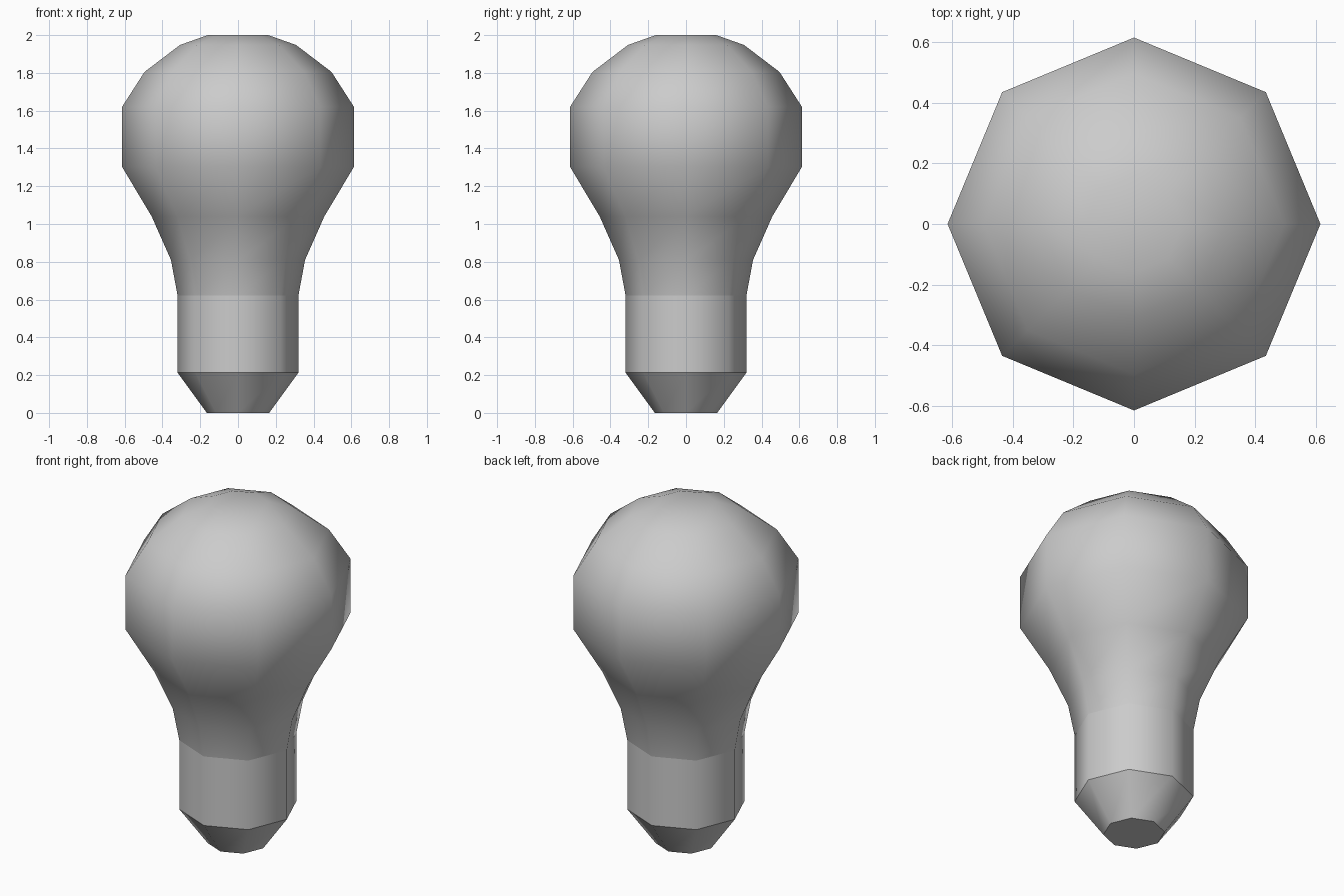
import bpy, bmesh
from math import cos, sin, pi, radians

if "Cube" in bpy.data.objects:
    bpy.data.objects.remove(bpy.data.objects["Cube"])

SIDES = 8

def lathe(name, profile, cap_bottom=False, cap_top=False, angle=60):
    """Revolve (radius, height) points into an eight-sided shell."""
    bm = bmesh.new()
    rings = [[bm.verts.new((r * cos(2 * pi * i / SIDES), r * sin(2 * pi * i / SIDES), z))
              for i in range(SIDES)] for r, z in profile]
    for low, high in zip(rings, rings[1:]):
        for i in range(SIDES):
            j = (i + 1) % SIDES
            bm.faces.new((low[i], low[j], high[j], high[i]))
    if cap_bottom:
        bm.faces.new(rings[0][::-1])
    if cap_top:
        bm.faces.new(rings[-1])
    mesh = bpy.data.meshes.new(name)
    bm.to_mesh(mesh)
    bm.free()
    obj = bpy.data.objects.new(name, mesh)
    bpy.context.collection.objects.link(obj)
    bpy.ops.object.select_all(action='DESELECT')
    obj.select_set(True)
    bpy.context.view_layer.objects.active = obj
    bpy.ops.object.shade_smooth_by_angle(angle=radians(angle))
    return obj

# Tapered contact at the foot, with a flat underside
lathe("contact_tip", [(0.165, 0), (0.32, 0.213)], cap_bottom=True, angle=50)

# Straight collar
lathe("collar", [(0.32, 0.213), (0.32, 0.622)])

# Rounded bulb flaring out of the collar
lathe("bulb", [(0.32, 0.622), (0.355, 0.81), (0.457, 1.04), (0.614, 1.303),
               (0.614, 1.62), (0.495, 1.805), (0.307, 1.948), (0.16, 2.0)],
      cap_top=True)
